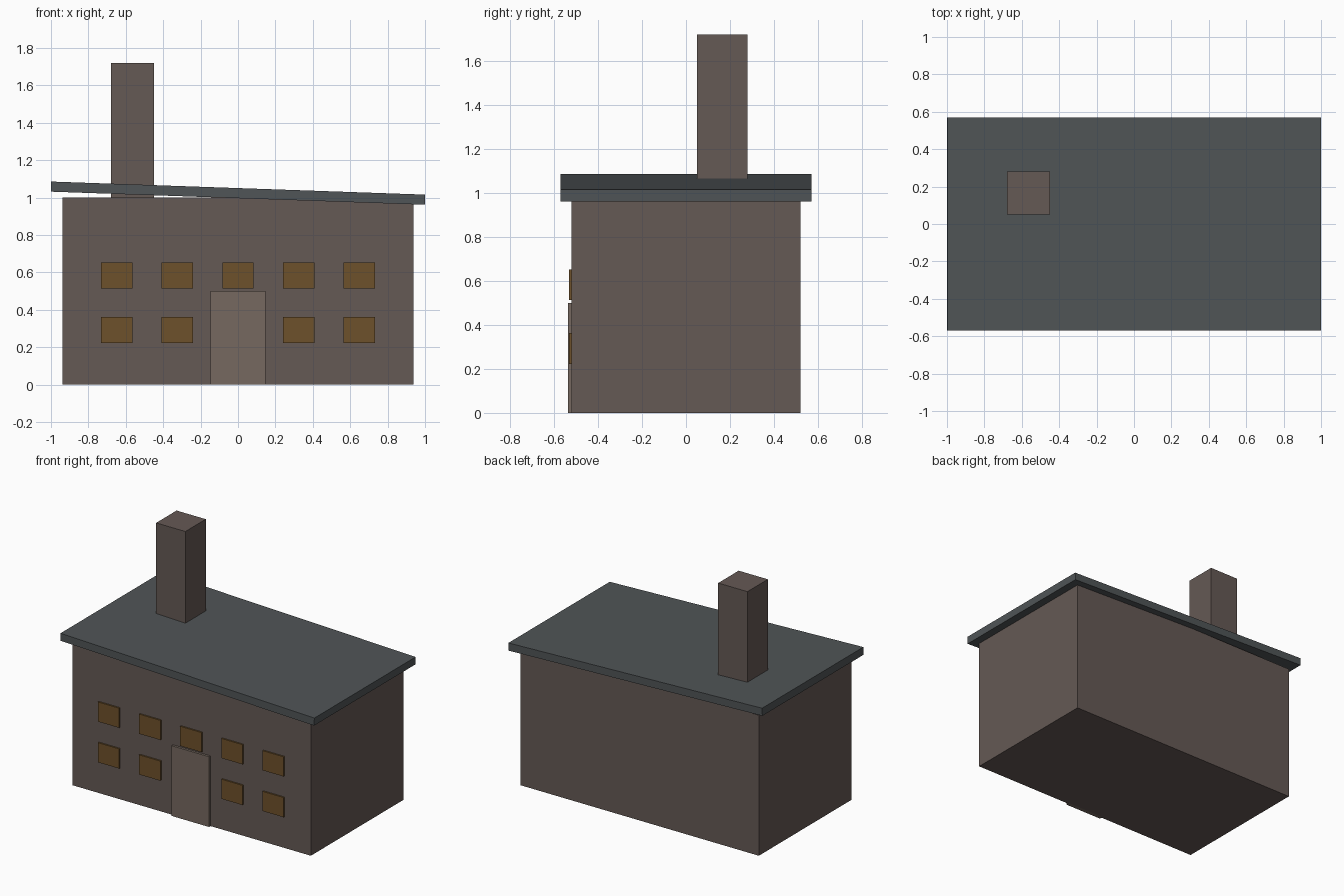
import bpy
import math

if "Cube" in bpy.data.objects:
    bpy.data.objects.remove(bpy.data.objects["Cube"])


def material(name, rgb):
    m = bpy.data.materials.new(name)
    m.diffuse_color = (*rgb, 1.0)
    m.use_nodes = True
    m.node_tree.nodes["Principled BSDF"].inputs["Base Color"].default_value = m.diffuse_color
    return m


BRICK = material("brick", (0.13, 0.10, 0.09))
SLATE = material("slate", (0.08, 0.09, 0.095))
GLASS = material("amber_glass", (0.155, 0.082, 0.024))
WOOD = material("door_wood", (0.18, 0.14, 0.115))


def box(name, x, y, z, mat):
    """Box from (min, max) ranges on each axis."""
    bpy.ops.mesh.primitive_cube_add(size=1)
    ob = bpy.context.object
    ob.name = name
    ob.location = [(a + b) / 2 for a, b in (x, y, z)]
    ob.scale = [b - a for a, b in (x, y, z)]
    ob.data.materials.append(mat)
    return ob


# Main walls
box("walls", (-0.938, 0.938), (-0.52, 0.52), (0, 1.0), BRICK)

# Thin overhanging roof slab, sloping down to the right
roof = box("roof", (-1.0, 1.0), (-0.57, 0.57), (0.997, 1.051), SLATE)
roof.rotation_euler.y = math.radians(2)

# Chimney, standing on the walls and passing through the roof
box("chimney", (-0.68, -0.45), (0.05, 0.28), (1.0, 1.72), BRICK)

# Front door
box("door", (-0.148, 0.148), (-0.537, -0.51), (0, 0.5), WOOD)

# Two rows of windows; the door takes the middle of the lower row
for row, z in (("lower", 0.293), ("upper", 0.583)):
    for i in range(-2, 3):
        if row == "lower" and i == 0:
            continue
        cx = i * 0.324
        box(f"{row}_window_{i + 3}", (cx - 0.084, cx + 0.084),
            (-0.531, -0.51), (z - 0.07, z + 0.07), GLASS)
